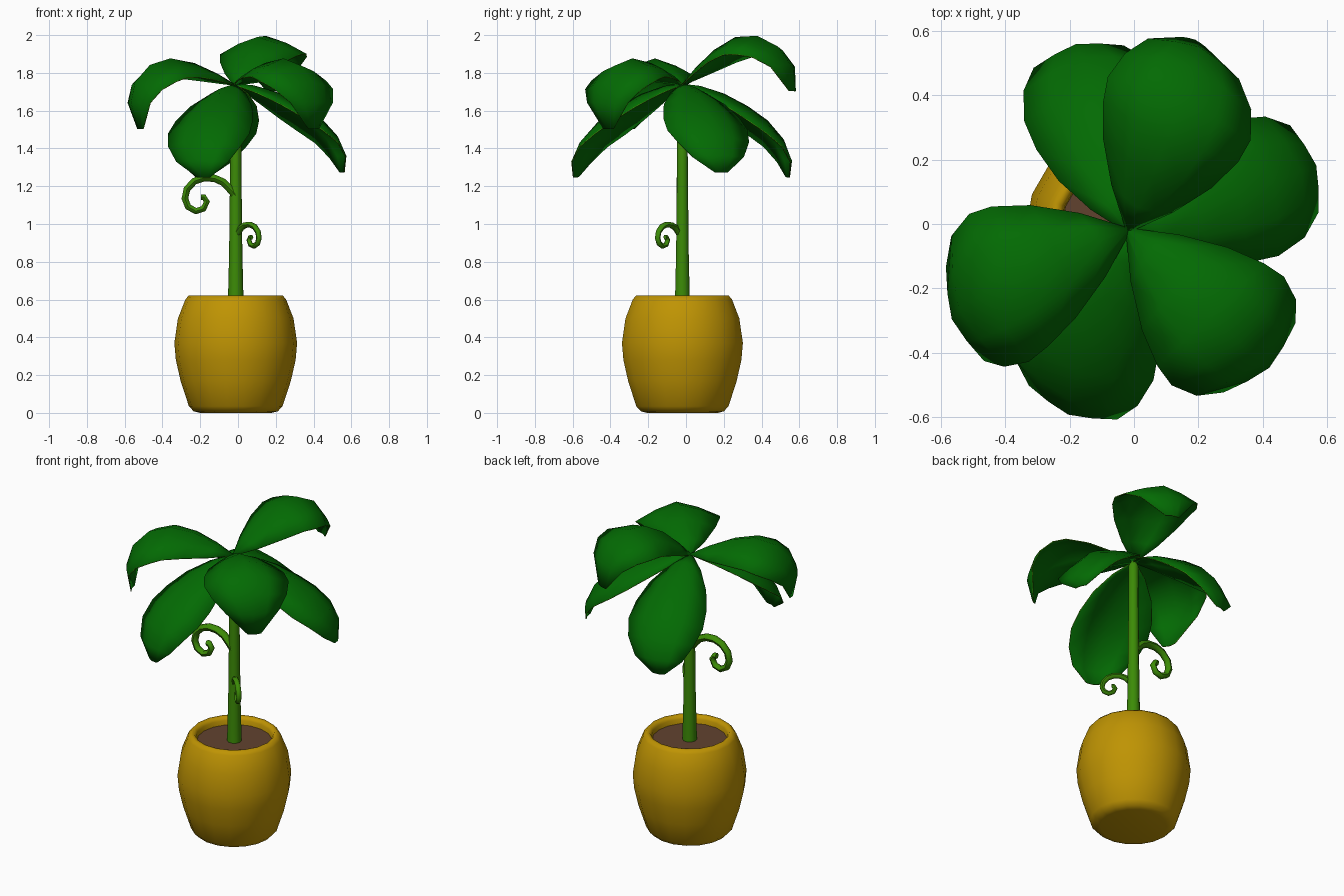
import bpy, bmesh, math
from mathutils import Vector

if "Cube" in bpy.data.objects:
    bpy.data.objects.remove(bpy.data.objects["Cube"])

CX, CY = -0.012, -0.019          # axis of pot and stem


def material(name, rgb):
    m = bpy.data.materials.new(name)
    m.diffuse_color = (*rgb, 1)
    m.use_nodes = True
    m.node_tree.nodes["Principled BSDF"].inputs["Base Color"].default_value = m.diffuse_color
    return m


OCHRE = material("ochre_glaze", (0.52, 0.295, 0.001))
SOIL = material("brown_soil", (0.12, 0.055, 0.028))
STEM = material("stem_green", (0.045, 0.26, 0.002))
LEAF = material("leaf_green", (0.001, 0.145, 0.001))


def make(name, bm, mats, angle=60):
    me = bpy.data.meshes.new(name)
    bm.to_mesh(me)
    bm.free()
    ob = bpy.data.objects.new(name, me)
    bpy.context.collection.objects.link(ob)
    for m in mats:
        me.materials.append(m)
    bpy.ops.object.select_all(action='DESELECT')
    ob.select_set(True)
    bpy.context.view_layer.objects.active = ob
    bpy.ops.object.shade_smooth_by_angle(angle=math.radians(angle))
    return ob


def lathe(name, profile, sides, mat):
    """Surface of revolution about the plant axis; zero radius closes it."""
    bm = bmesh.new()
    vs = [bm.verts.new((r, 0, z)) for r, z in profile]
    es = [bm.edges.new(p) for p in zip(vs, vs[1:])]
    bmesh.ops.spin(bm, geom=vs + es, axis=(0, 0, 1), cent=(0, 0, 0),
                   angle=math.tau, steps=sides, use_duplicate=False)
    bmesh.ops.remove_doubles(bm, verts=bm.verts, dist=1e-4)
    bmesh.ops.recalc_face_normals(bm, faces=bm.faces)
    bmesh.ops.translate(bm, verts=bm.verts, vec=(CX, CY, 0))
    return make(name, bm, [mat])


# Pot, soil and stem
lathe("pot", [(0, 0), (0.19, 0), (0.222, 0.008), (0.248, 0.035), (0.292, 0.17),
              (0.317, 0.28), (0.325, 0.37), (0.306, 0.5), (0.266, 0.602),
              (0.248, 0.622), (0.228, 0.62), (0.217, 0.602), (0.212, 0.56),
              (0, 0.555)], 18, OCHRE)
lathe("soil", [(0, 0.575), (0.216, 0.575), (0.213, 0.56), (0, 0.56)], 18, SOIL)
lathe("stem", [(0, 0.56), (0.042, 0.56), (0.035, 0.85), (0.03, 1.3),
               (0.028, 1.71), (0.015, 1.735), (0, 1.738)], 10, STEM)

# Curled tendrils: one spiral path swept as a tapering tube
SPIRAL = [(0, -0.01), (0.03, 0.025), (0.065, 0.06), (0.11, 0.08), (0.165, 0.083),
          (0.215, 0.065), (0.253, 0.025), (0.264, -0.025), (0.247, -0.068),
          (0.207, -0.09), (0.168, -0.078), (0.15, -0.042), (0.165, -0.018),
          (0.18, -0.018)]


def tendril(name, heading, base_z, scale, radius):
    d = Vector((math.cos(heading), math.sin(heading), 0))
    cu = bpy.data.curves.new(name, 'CURVE')
    cu.dimensions = '3D'
    cu.bevel_depth = radius
    cu.bevel_resolution = 1
    cu.use_fill_caps = True
    sp = cu.splines.new('POLY')
    sp.points.add(len(SPIRAL) - 1)
    for i, (p, (a, b)) in enumerate(zip(sp.points, SPIRAL)):
        co = Vector((CX, CY - 0.008, base_z + b * scale)) + d * a * scale
        p.co = (*co, 1)
        p.radius = 1.1 - 0.3 * i / (len(SPIRAL) - 1)
    ob = bpy.data.objects.new(name, cu)
    bpy.context.collection.objects.link(ob)
    cu.materials.append(STEM)
    bpy.ops.object.select_all(action='DESELECT')
    ob.select_set(True)
    bpy.context.view_layer.objects.active = ob
    bpy.ops.object.convert(target='MESH')
    bpy.ops.object.shade_smooth_by_angle(angle=math.radians(60))


tendril("large_tendril", math.pi, 1.16, 1.02, 0.022)
tendril("small_tendril", -math.pi / 4, 0.942, 0.66, 0.016)

# Leaves: midrib profile (outward, up), half widths, arched cross-section
ARCHED = [(0, 0), (0.1, 0.055), (0.23, 0.11), (0.37, 0.135), (0.49, 0.1),
          (0.58, 0.01), (0.612, -0.1), (0.58, -0.24)]
DROOPING = [(0, 0), (0.1, -0.01), (0.23, -0.05), (0.36, -0.115), (0.47, -0.19),
            (0.56, -0.29), (0.605, -0.4), (0.598, -0.49)]
WIDTHS = [0.012, 0.105, 0.185, 0.23, 0.243, 0.215, 0.155, 0.04]
DROP = [0.42, 0.42, 0.42, 0.42, 0.4, 0.34, 0.28, 0.2]
COLS = [-1, -0.5, 0, 0.5, 1]


def leaf(name, heading, pitch, rib, wide, bend):
    """bend shifts the tip sideways, counter-clockwise seen from above."""
    h, p = math.radians(heading), math.radians(pitch)
    out = Vector((math.cos(h), math.sin(h), 0))
    side = Vector((-math.sin(h), math.cos(h), 0))
    up = Vector((0, 0, 1))
    rib = [out * (r * math.cos(p) - z * math.sin(p)) +
           up * (r * math.sin(p) + z * math.cos(p)) for r, z in rib]
    bm = bmesh.new()
    rows = []
    for i, c in enumerate(rib):
        t = (rib[min(i + 1, len(rib) - 1)] - rib[max(i - 1, 0)]).normalized()
        n = t.cross(side)
        w = WIDTHS[i] * wide
        mid = Vector((-0.018, -0.02, 1.742)) + c + side * bend * (i / 7) ** 3
        rows.append([bm.verts.new(mid + side * w * u -
                                  n * DROP[i] * w * abs(u) ** 1.35)
                     for u in COLS])
    for a, b in zip(rows, rows[1:]):
        for j in range(len(COLS) - 1):
            bm.faces.new((a[j], b[j], b[j + 1], a[j + 1]))
    ob = make(name, bm, [LEAF, STEM], 80)
    s = ob.modifiers.new("thickness", 'SOLIDIFY')
    s.thickness = 0.006
    s.material_offset_rim = 1


leaf("back_leaf", 66, 19, ARCHED, 1.0, 0.05)
leaf("front_right_leaf", -46, 0, ARCHED, 1.0, 0.03)
leaf("left_leaf", 202, 0, ARCHED, 1.02, 0.08)
leaf("right_leaf", 18, 2, DROOPING, 0.92, 0.02)
leaf("front_leaf", 249, -0.5, DROOPING, 0.95, 0.05)
leaf("back_left_leaf", 104, -0.5, DROOPING, 0.93, 0.03)
